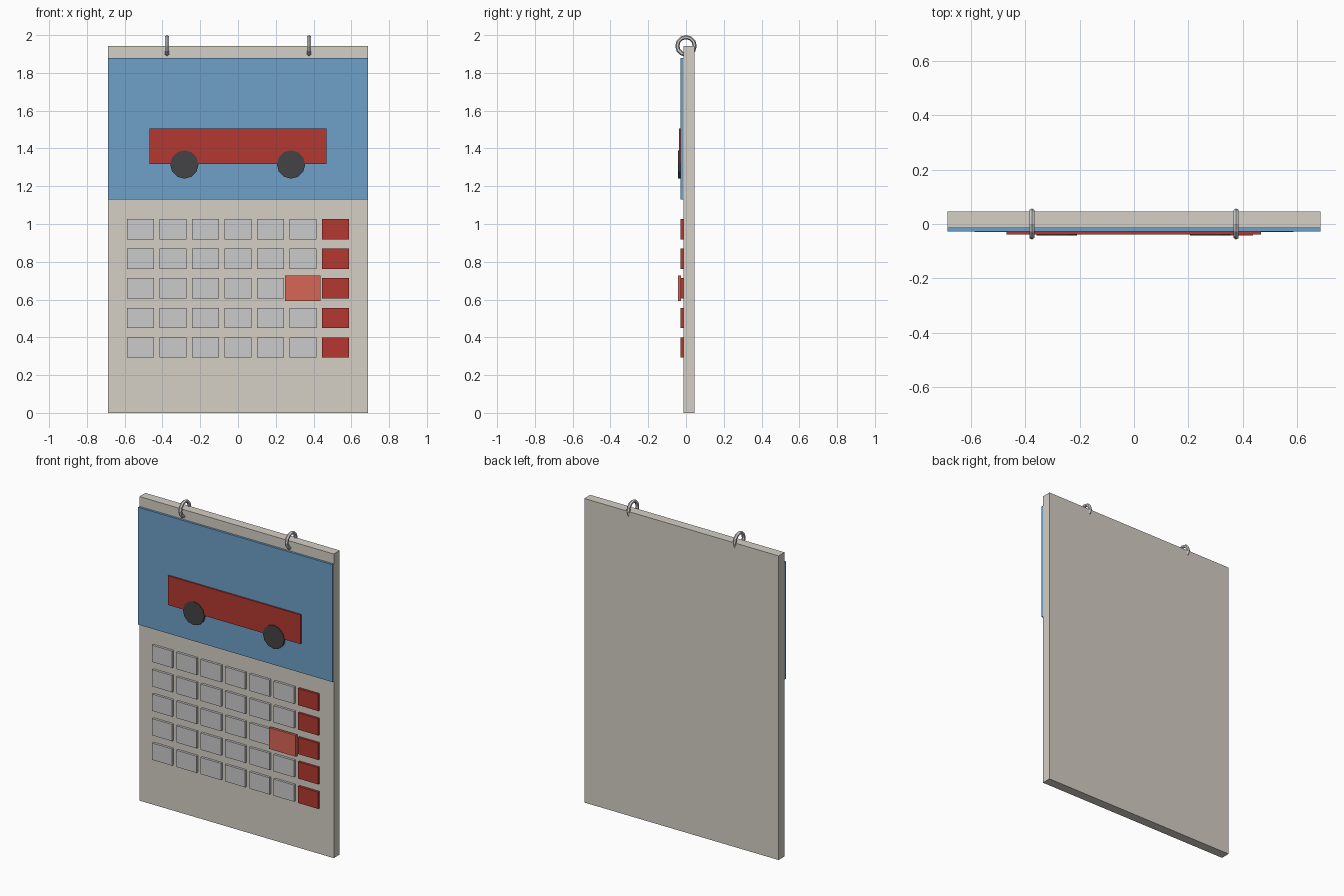
import bpy
from math import pi

if "Cube" in bpy.data.objects:
    bpy.data.objects.remove(bpy.data.objects["Cube"])


def material(name, rgb):
    # sRGB shade converted to the linear values Blender expects
    m = bpy.data.materials.new(name)
    m.diffuse_color = (*[c ** 2.2 for c in rgb], 1)
    m.use_nodes = True
    m.node_tree.nodes["Principled BSDF"].inputs["Base Color"].default_value = m.diffuse_color
    return m


BEIGE = material("beige", (0.83, 0.81, 0.77))
BLUE = material("blue", (0.43, 0.62, 0.78))
RED = material("red", (0.70, 0.23, 0.20))
CORAL = material("coral", (0.84, 0.40, 0.34))
DARK = material("dark", (0.27, 0.27, 0.28))


def finish(name, mat):
    ob = bpy.context.object
    ob.name = name
    if mat:
        ob.data.materials.append(mat)
    return ob


def box(name, x, z, w, h, front, back, mat=None):
    bpy.ops.mesh.primitive_cube_add(size=1, location=(x, (front + back) / 2, z))
    bpy.context.object.scale = (w, back - front, h)
    bpy.ops.object.transform_apply(location=False, rotation=False, scale=True)
    return finish(name, mat)


FACE = -0.014  # y of the board's front surface

# Backing board and picture panel
box("board", 0, 0.9715, 1.374, 1.943, FACE, 0.046, BEIGE)
box("picture_panel", 0, 1.505, 1.374, 0.75, -0.028, FACE, BLUE)

# Car picture: body and two wheels
box("car_body", -0.001, 1.411, 0.937, 0.187, -0.038, -0.026, RED)
for side, x in (("left", -0.284), ("right", 0.281)):
    bpy.ops.mesh.primitive_cylinder_add(vertices=12, radius=0.075, depth=0.014,
                                        location=(x, -0.036, 1.315),
                                        rotation=(pi / 2, 0, 0))
    finish(f"car_wheel_{side}", DARK)

# Day tiles: five weeks of seven days, last column red
STEP_X, STEP_Z = 0.172, 0.1563
for row in range(5):
    for col in range(7):
        box(f"day_tile_{row + 1}_{col + 1}", (col - 3) * STEP_X, 0.972 - row * STEP_Z,
            0.143, 0.107, -0.029, FACE, RED if col == 6 else None)

# Raised marker over the current day
box("day_marker", 2 * STEP_X, 0.66, 0.188, 0.136, -0.043, -0.027, CORAL)

# Binding rings through the top edge
for side, x in (("left", -0.376), ("right", 0.376)):
    bpy.ops.mesh.primitive_torus_add(major_segments=12, minor_segments=6,
                                     major_radius=0.046, minor_radius=0.011,
                                     location=(x, 0, 1.943), rotation=(0, pi / 2, 0))
    finish(f"binding_ring_{side}", None)
